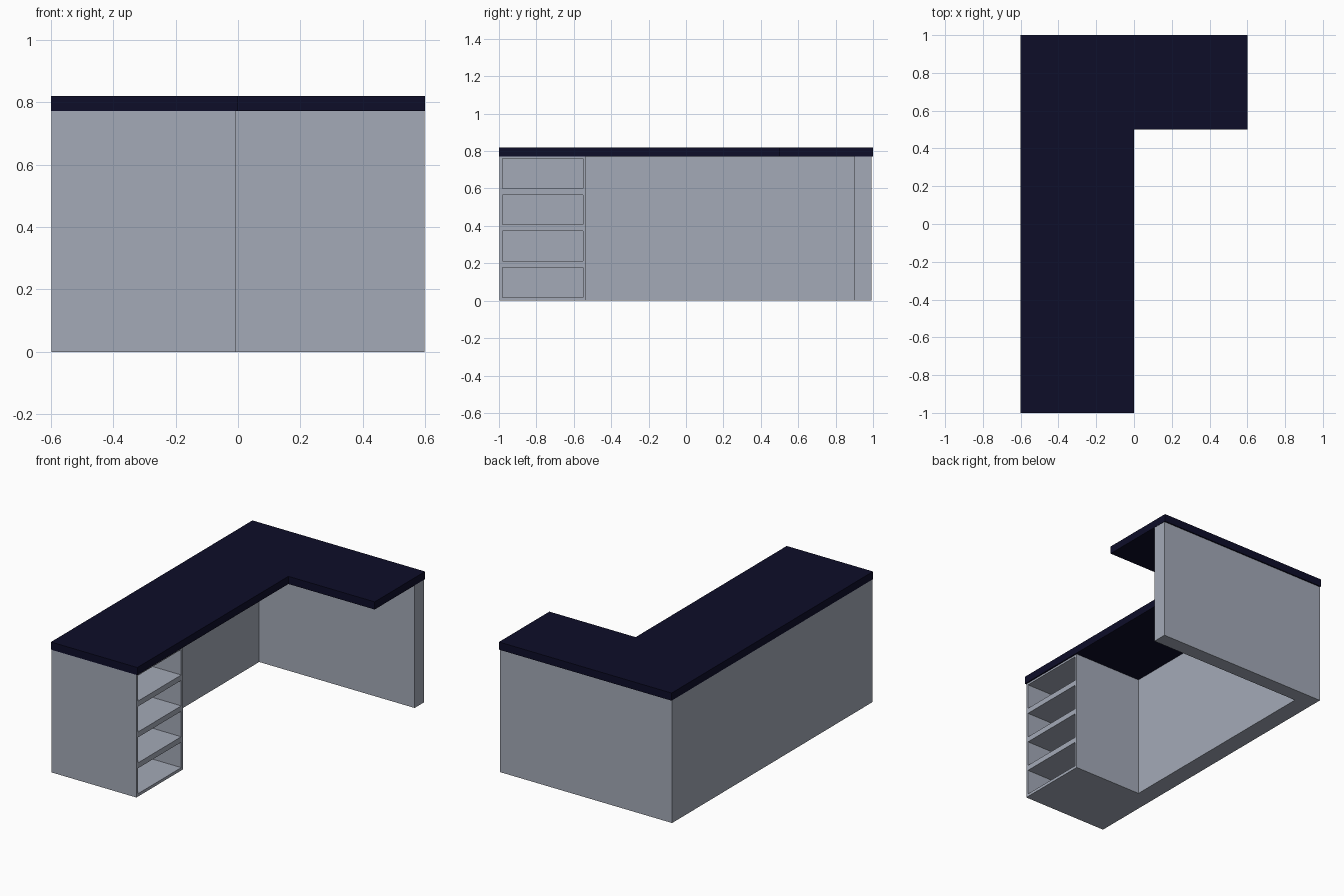
import bpy, bmesh

if "Cube" in bpy.data.objects:
    bpy.data.objects.remove(bpy.data.objects["Cube"])


def material(name, rgb):
    m = bpy.data.materials.new(name)
    m.diffuse_color = (*rgb, 1.0)
    m.use_nodes = True
    m.node_tree.nodes["Principled BSDF"].inputs["Base Color"].default_value = m.diffuse_color
    return m


def add_object(name, bm, mat):
    bmesh.ops.recalc_face_normals(bm, faces=bm.faces)
    me = bpy.data.meshes.new(name)
    bm.to_mesh(me)
    bm.free()
    ob = bpy.data.objects.new(name, me)
    bpy.context.collection.objects.link(ob)
    me.materials.append(mat)
    return ob


def add_prism(bm, outline, z0, z1):
    """Extrude a flat outline from z0 to z1."""
    face = bm.faces.new([bm.verts.new((x, y, z0)) for x, y in outline])
    ext = bmesh.ops.extrude_face_region(bm, geom=[face], use_keep_orig=True)
    for v in ext["geom"]:
        if isinstance(v, bmesh.types.BMVert):
            v.co.z = z1


grey = material("blue grey panel", (0.37, 0.40, 0.475))
navy = material("dark navy top", (0.004, 0.004, 0.022))

# L-shaped desk top
bm = bmesh.new()
add_prism(bm, [(-0.6, -1), (0, -1), (0, 0.5), (0.6, 0.5), (0.6, 1), (-0.6, 1)], 0.772, 0.82)
add_object("desk_top", bm, navy)

# Base: shelf pedestal, long side panel and back panel in one footprint
bm = bmesh.new()
add_prism(bm, [(-0.598, -0.997), (-0.008, -0.997), (-0.008, -0.535), (-0.483, -0.535),
               (-0.483, 0.9), (0.598, 0.9), (0.598, 0.992), (-0.598, 0.992)], 0.0, 0.772)
base = add_object("desk_base", bm, grey)

# Four open shelf compartments cut from the right side of the pedestal
bm = bmesh.new()
y0, y1, x0, x1 = -0.982, -0.552, -0.5, 0.1
for i in range(4):
    z = 0.018 + i * 0.194
    add_prism(bm, [(x0, y0), (x1, y0), (x1, y1), (x0, y1)], z, z + 0.16)
cutter = add_object("shelf_cutter", bm, grey)
cutter.hide_render = True

mod = base.modifiers.new("shelves", 'BOOLEAN')
mod.operation = 'DIFFERENCE'
mod.solver = 'EXACT'
mod.object = cutter
bpy.context.view_layer.objects.active = base
bpy.ops.object.modifier_apply(modifier=mod.name)
bpy.data.objects.remove(cutter)
